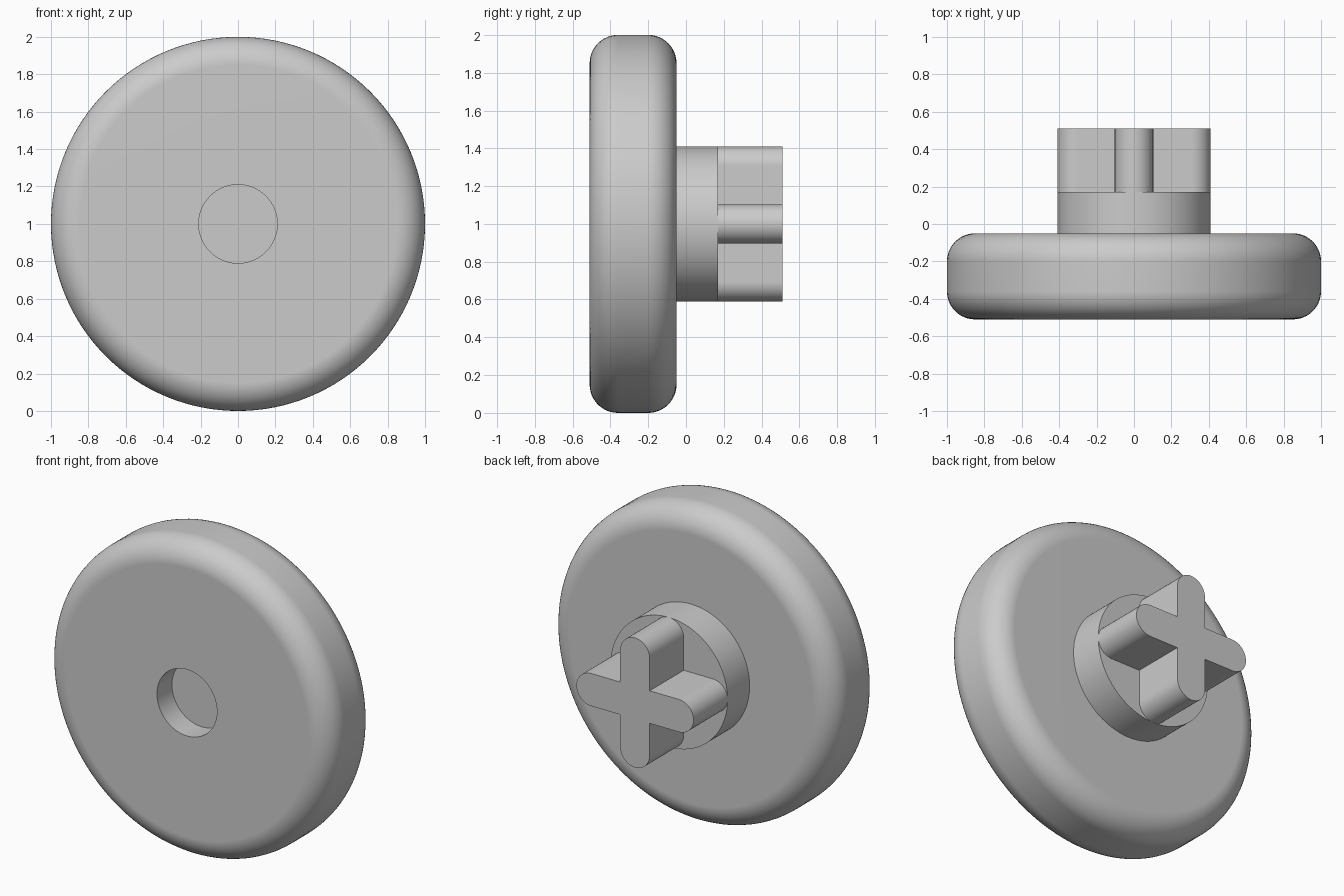
import bpy
import bmesh
from math import sin, cos, pi, radians
from mathutils import Vector, Matrix

cube = bpy.data.objects.get("Cube")
if cube:
    bpy.data.objects.remove(cube, do_unlink=True)

# Shared measurements
AXIS_Z = 1.0
FRONT, DISC_BACK, HUB_BACK, BACK = -0.51, -0.05, 0.17, 0.51
RADIUS, FILLET = 1.0, 0.15
HUB_RADIUS, ARM_HALF = 0.41, 0.103
RECESS_RADIUS, RECESS_DEPTH = 0.21, 0.15

grey = bpy.data.materials.new("light_grey")
grey.use_nodes = True
colour = (0.6, 0.6, 0.6, 1)
grey.diffuse_color = colour
grey.node_tree.nodes["Principled BSDF"].inputs["Base Color"].default_value = colour


def finish(bm, name):
    """Turn a bmesh into a smooth-shaded object with crisp edges."""
    bmesh.ops.recalc_face_normals(bm, faces=bm.faces)
    mesh = bpy.data.meshes.new(name)
    bm.to_mesh(mesh)
    bm.free()
    obj = bpy.data.objects.new(name, mesh)
    bpy.context.collection.objects.link(obj)
    mesh.materials.append(grey)
    obj.location.z = AXIS_Z
    bpy.ops.object.select_all(action="DESELECT")
    obj.select_set(True)
    bpy.context.view_layer.objects.active = obj
    bpy.ops.object.shade_smooth_by_angle(angle=radians(30))
    weighted = obj.modifiers.new("even_normals", "WEIGHTED_NORMAL")
    weighted.keep_sharp = True
    return obj


def lathe(name, profile, steps=128):
    """Spin (radius, y) points around the y axis."""
    bm = bmesh.new()
    verts = [bm.verts.new((r, y, 0)) for r, y in profile]
    edges = [bm.edges.new(pair) for pair in zip(verts, verts[1:])]
    bmesh.ops.spin(bm, geom=verts + edges, cent=(0, 0, 0), axis=(0, 1, 0),
                   angle=2 * pi, steps=steps)
    bmesh.ops.remove_doubles(bm, verts=bm.verts, dist=1e-5)
    return finish(bm, name)


def arc(cx, cy, r, start, end, steps):
    angles = [start + (end - start) * i / steps for i in range(steps + 1)]
    return [(cx + r * cos(a), cy + r * sin(a)) for a in angles]


# Disc with rounded rim and a blind round recess in the front
floor = FRONT + RECESS_DEPTH
inner = RADIUS - FILLET
lathe("disc",
      [(0, floor), (RECESS_RADIUS, floor), (RECESS_RADIUS, FRONT)]
      + arc(inner, FRONT + FILLET, FILLET, -pi / 2, 0, 12)
      + arc(inner, DISC_BACK - FILLET, FILLET, 0, pi / 2, 12)
      + [(0, DISC_BACK)])

# Round hub behind the disc
lathe("hub", [(HUB_RADIUS, DISC_BACK), (HUB_RADIUS, HUB_BACK), (0, HUB_BACK)])

# Cross-shaped key: four round-ended arms sharing inner corners
bm = bmesh.new()
arm = [(ARM_HALF, -ARM_HALF)] + arc(HUB_RADIUS - ARM_HALF, 0, ARM_HALF, -pi / 2, pi / 2, 20)
outline = []
for quarter in range(4):
    turn = Matrix.Rotation(quarter * pi / 2, 2)
    outline += [turn @ Vector(p) for p in arm]
face = bm.faces.new([bm.verts.new((p.x, HUB_BACK, p.y)) for p in outline])
result = bmesh.ops.extrude_face_region(bm, geom=[face])
moved = [g for g in result["geom"] if isinstance(g, bmesh.types.BMVert)]
bmesh.ops.translate(bm, verts=moved, vec=(0, BACK - HUB_BACK, 0))
bmesh.ops.delete(bm, geom=[f for f in bm.faces
                           if all(abs(v.co.y - HUB_BACK) < 1e-5 for v in f.verts)],
                 context="FACES_ONLY")
finish(bm, "cross_key")
